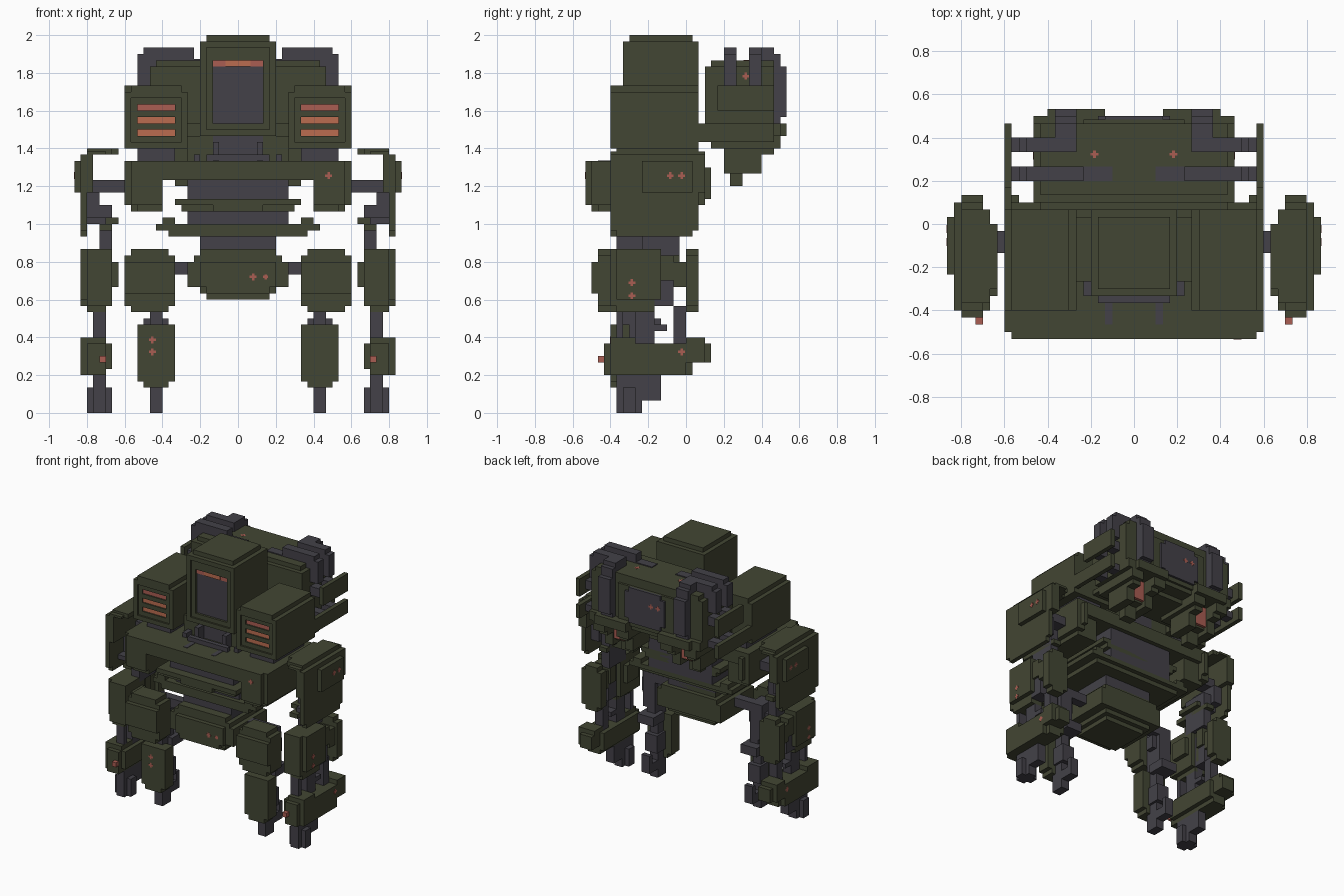
import bpy, bmesh

if "Cube" in bpy.data.objects:
    bpy.data.objects.remove(bpy.data.objects["Cube"])

V = 1 / 30  # block grid: the model is 60 blocks tall


def material(name, r, g, b):
    m = bpy.data.materials.new(name)
    m.diffuse_color = (r, g, b, 1)
    m.use_nodes = True
    m.node_tree.nodes["Principled BSDF"].inputs["Base Color"].default_value = m.diffuse_color
    return m


OLIVE = material("olive armour", 0.055, 0.061, 0.033)
GREY = material("dark grey metal", 0.056, 0.053, 0.065)
RED = material("dull red light", 0.40, 0.11, 0.085)
ORANGE = material("orange light", 0.50, 0.15, 0.08)


def add_box(bm, b):
    x0, x1, y0, y1, z0, z1 = [c * V for c in b]
    v = [bm.verts.new((x, y, z)) for x in (x0, x1) for y in (y0, y1) for z in (z0, z1)]
    for f in ((0, 1, 3, 2), (4, 6, 7, 5), (0, 4, 5, 1), (2, 3, 7, 6), (0, 2, 6, 4), (1, 5, 7, 3)):
        bm.faces.new([v[i] for i in f])


def part(name, mat, boxes, mirror=False):
    """One object from boxes given as (x0,x1,y0,y1,z0,z1) in blocks."""
    for side in ((1, -1) if mirror else (1,)):
        bm = bmesh.new()
        for b in boxes:
            if side < 0:
                b = (-b[1], -b[0]) + tuple(b[2:])
            add_box(bm, b)
        bmesh.ops.recalc_face_normals(bm, faces=bm.faces)
        full = name if not mirror else ("right_" if side > 0 else "left_") + name
        me = bpy.data.meshes.new(full)
        bm.to_mesh(me)
        bm.free()
        me.materials.append(mat)
        bpy.context.collection.objects.link(bpy.data.objects.new(full, me))


def dot(name, axis, c, mirror=False, size=0.55):
    """Small plus-shaped lamp lying flat on the given axis."""
    boxes = []
    u, w = [i for i in range(3) if i != axis]
    for a, k in ((u, w), (w, u)):
        h = [0, 0, 0]
        h[axis], h[a], h[k] = 0.04, size, 0.2
        boxes.append(tuple(v for i in range(3) for v in (c[i] - h[i], c[i] + h[i])))
    part(name, RED, boxes, mirror)


def ring(x0, x1, z0, z1, y0, y1, t=1):
    """Rectangular frame facing front."""
    return [(x0, x0 + t, y0, y1, z0, z1), (x1 - t, x1, y0, y1, z0, z1),
            (x0 + t, x1 - t, y0, y1, z1 - t, z1), (x0 + t, x1 - t, y0, y1, z0, z0 + t)]


# Head
part("head", OLIVE, [(-6, 6, -9, 2, 44, 59), (-5, 5, -9, 1, 59, 60)])
part("head_frame", OLIVE, ring(-6, 6, 44, 59, -10, -9)
     + ring(-5, 5, 45, 58, -9.6, -9) + [(-4, 4, -9.6, -9, 56, 57)])
part("head_window", GREY, [(-4, 4, -9.1, -8.9, 46, 55)])
part("head_visor", RED, [(-4, 4, -9.25, -8.9, 55, 56)])
part("head_visor_centre", ORANGE, [(-2, 2, -9.35, -9.2, 55, 56)])
part("neck", GREY, [(-4, 4, -8, 1, 40, 44), (-5, 5, -11, -10, 39.5, 41)])
part("neck_strut", GREY, [(3, 4, -14, -10, 39.5, 40.08), (3, 4, -10, -8, 40, 43),
                          (6, 7, -10, -7, 39.5, 41)], True)
part("neck_sides", OLIVE, [(4, 8, -8, 1, 40, 44)], True)

# Shoulder pods with lit louvres
part("pod", OLIVE, [(8, 18, -11, 2, 42, 51), (9, 17, -12, 2, 51, 52)], True)
part("pod_frame", OLIVE, ring(8, 18, 42, 51, -12, -11) + ring(9, 17, 42.5, 51, -11.6, -11)
     + [(10, 16, -11.6, -11, z, z + 1) for z in (43, 45, 47, 49)], True)
part("pod_lamps_low", ORANGE, [(10, 16, -11.3, -10.9, z, z + 1) for z in (44, 46)], True)
part("pod_lamp_high", RED, [(10, 16, -11.3, -10.9, 48, 49)], True)
part("pod_mount", GREY, [(10, 16, -10, 1, 40, 42)], True)

# Chest deck, side pads and stacked torso plates
part("chest_deck", OLIVE, [(-17, 17, -16, -15, 37, 40), (-17, 17, -15, 3, 37, 40)])
part("side_pad", OLIVE, [(16, 18, -15, 3, 33, 40), (16, 17, -16, 4, 34, 39),
                         (16, 17, -14, 2, 32, 40), (12, 16, -15, 2, 32, 38),
                         (12, 17, -16, -15, 33, 38)], True)
part("torso_core", GREY, [(-8, 8, -11, 2, 30, 34), (-8, 8, -13, 2, 34, 37)])
part("torso_plate", OLIVE, [(-10, 10, -15, 2, 33, 34), (-9, 9, -14, 2, 32, 33),
                            (-4, 4, -15, -13, 32, 33)])
part("waist_plate", OLIVE, [(-13, 13, -12, 2, 29, 30), (-11, 11, -12, 1, 28, 29)])
part("waist_plate_tab", OLIVE, [(10, 12, -12, -6, 30, 31), (10, 12, -3, 2, 30, 31)], True)
part("waist", GREY, [(-6, 6, -11, -2, 25, 28)])
dot("chest_lamp", 1, (14.4, -16, 37.7))

# Pelvis
part("pelvis", OLIVE, [(-8, 8, -13, -1, 20, 24), (-7, 7, -13, -1, 20, 25),
                       (-6, 6, -13, -2, 19, 26), (-5, 5, -12, -3, 18, 20),
                       (-6, 6, -14, -13, 20, 24), (-5, 5, -14, -13, 19, 20)])
part("hip_axle", GREY, [(8, 12, -8, -6, 22, 24)], True)
dot("pelvis_lamp", 1, (2.4, -14, 21.6))
dot("pelvis_small_lamp", 1, (4.4, -14, 21.6), size=0.4)

# Front legs
part("thigh", OLIVE, [(10, 18, -14, -10, 17, 25), (11, 17, -14, -10, 16, 26),
                      (10, 18, -15, -14, 19, 24)], True)
part("thigh_rod", GREY, [(12, 15, -10, -6, 16, 24), (11, 16, -9, -7, 19, 22)], True)
part("knee", GREY, [(12, 14, -10, -6, 13, 17), (11, 15, -8, -4, 13, 15)], True)
part("shin", OLIVE, [(10, 16, -12, -9, 5, 14), (11, 15, -12, -9, 4, 5)], True)
part("shin_rod", GREY, [(12, 14, -9, -7, 3, 14), (11.5, 14.5, -9, -6, 6, 10)], True)
part("foot", GREY, [(12, 14, -10, -7, 0, 4), (12, 14, -7, -4, 2, 4), (12, 14, -5, -4, 4, 6)], True)
for z in (11.6, 9.7):
    dot("shin_lamp", 1, (-13.6, -12, z))

# Arms: shoulder guard and upper arm
part("shoulder_guard", OLIVE, [(24, 25, -12, 2, 29, 41), (24, 25, -11, 1, 28, 29),
                               (23, 25, -12, 3, 35, 41), (20, 24, -11, 2, 41, 42),
                               (21, 24, -12, 3, 41, 41.5), (19, 20, -9, 0, 41, 42)], True)
part("shoulder_panel", OLIVE, [(25, 26, -7, 1, 35, 40)], True)
part("shoulder_axle", GREY, [(17, 24, -4, -1, 35, 37)], True)
part("upper_arm", GREY, [(22, 24, -7, 0, 31, 35), (20, 22, -7, -1, 25, 33),
                         (21, 24, -9, -2, 30, 31)], True)
part("elbow_cover", OLIVE, [(19, 21, -8, -2, 30, 31), (20, 22, -10, 0, 29, 30)], True)
for y in (-2.5, -0.7):
    dot("shoulder_lamp", 0, (26, y, 37.7), True)

# Arms: forearm shells, rods, low guard and hands
part("forearm_front", OLIVE, [(20, 24, -12, -5, 17, 26), (21, 25, -11, -4, 18, 26),
                              (21, 24, -11, -5, 16, 18), (19, 20, -10, -6, 20, 24)], True)
part("forearm_rear", OLIVE, [(20, 25, 0, 2, 17, 25), (21, 24, 0, 2, 16, 26),
                             (21, 24.5, -2, 0, 20, 24), (20.5, 24.5, -4, -2, 21, 25)], True)
part("forearm_core", GREY, [(21, 24, -5, -2, 17, 24)], True)
part("wrist_rods", GREY, [(21, 23, -11, -10, 12, 16), (21, 23, -8, -5, 10, 17),
                          (21, 23, -2, 0, 11, 17), (21, 23, -5, -3, 13, 14)], True)
part("wrist_guard", OLIVE, [(21, 25, -12, 0, 6, 11), (20, 24, -12, 1, 7, 11),
                            (21, 24, -13, -12, 6, 11), (21, 25, -12, -8, 11, 12),
                            (21, 25, 0, 3, 8, 12), (21, 24, 3, 4, 8, 11),
                            (21, 24, 0, 1, 6, 8)], True)
part("wrist_lamp", RED, [(21, 22, -14, -13, 8, 9)], True)
part("hand", GREY, [(20, 24, -10, -8, 0, 4), (21, 23, -11, -7, 0, 6),
                    (21, 23, -7, -4, 2, 6)], True)
for z in (20.7, 18.6):
    dot("forearm_lamp", 0, (25, -8.6, z), True)
dot("wrist_guard_lamp", 0, (25, -0.7, 9.7), True)

# Backpack
part("backpack", OLIVE, [(-14, 14, 4, 14, 46, 55), (-13, 13, 4, 14, 44, 56),
                         (-14, 14, 3, 4, 46, 55), (-7, 7, 14, 14.5, 45, 54)])
part("backpack_panel", GREY, [(-5, 5, 14, 15, 47, 53), (-4, 4, 14, 15, 46, 54)])
part("backpack_ledge", OLIVE, [(4, 12, 4, 16, 44, 46), (0, 13, 2, 11, 43, 44),
                               (4, 7, 4, 15, 42, 44), (10, 13, 4, 15, 42, 44),
                               (7, 10, 4, 11, 42, 44), (12, 14, 4, 15, 44, 46)], True)
part("backpack_fins", OLIVE, [(17, 18, 5, 14, 48, 52), (17, 18, 2, 14, 43, 46)], True)
part("fin_bars", GREY, [(13, 17, 6, 8, 49, 51), (13, 17, 10, 12, 49, 51),
                        (13, 17, 6, 8, 44, 45.5), (13, 17, 10, 12, 44, 45.5)], True)
part("front_arch", GREY, [(7, 15, 6, 8, 56, 58), (13, 16, 6, 8, 52, 57), (3, 7, 6, 8, 55.5, 56.2)], True)
part("rear_arch", GREY, [(8, 11, 10, 14, 56, 58), (8, 11, 14, 15, 46, 57), (8, 11, 15, 16, 47, 55),
                         (11, 15, 10, 12, 56, 58), (13, 16, 10, 12, 52, 57)], True)
part("thruster", OLIVE, [(6, 11, 6, 11, 39, 42), (5, 7, 6, 12, 38, 42), (10, 12, 6, 12, 38, 42),
                         (7, 10, 7, 9, 36, 39), (5, 7, 12, 14, 41, 42), (10, 12, 12, 14, 41, 42)], True)
part("thruster_glow", RED, [(7, 10, 10.9, 11.6, 39.5, 44)], True)
dot("backpack_top_lamp", 2, (5.5, 9.7, 56), True)
dot("backpack_side_lamp", 0, (14, 9.5, 53.5), True)
for x in (-3.4, -1.6):
    dot("backpack_panel_lamp", 1, (x, 15, 51))
